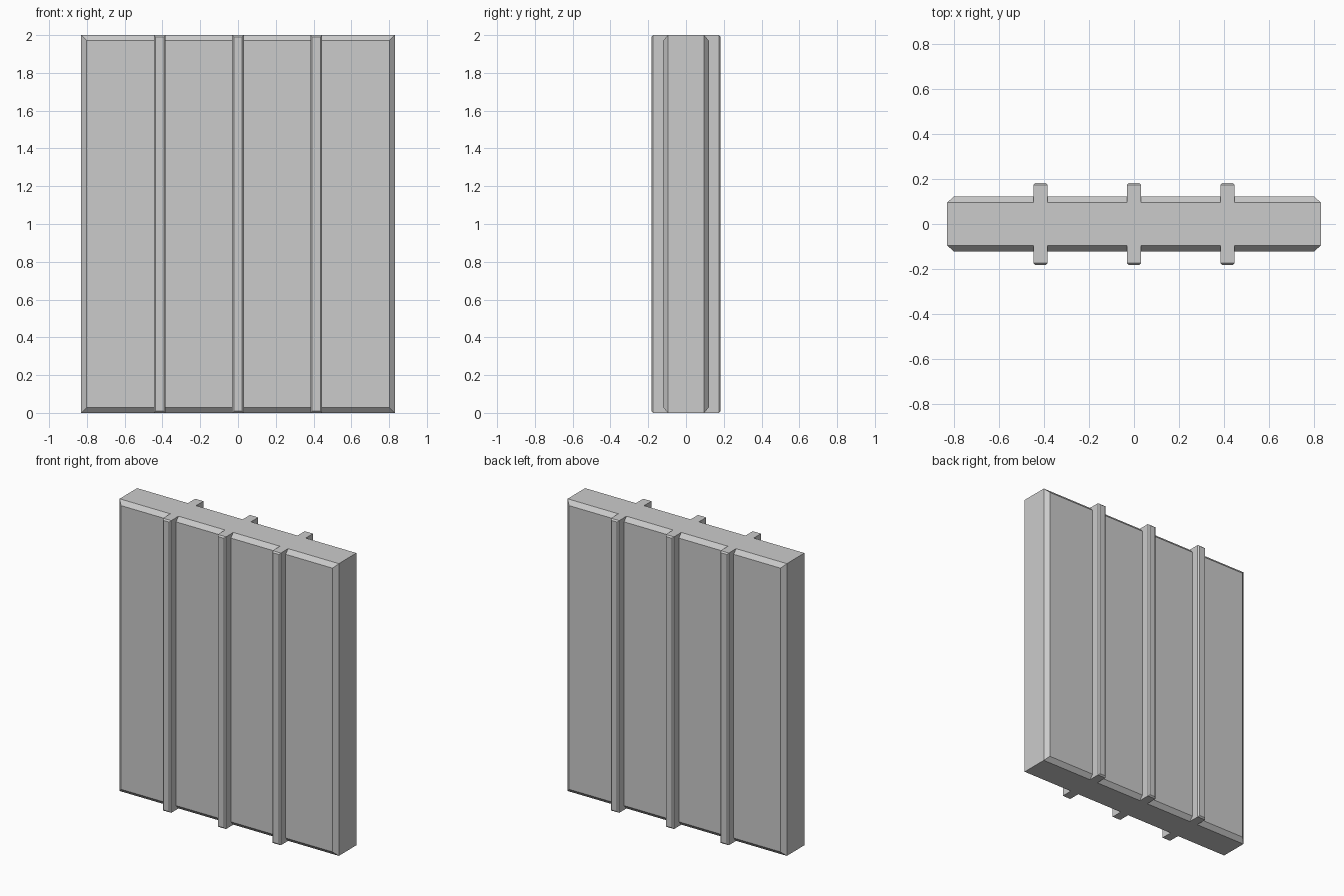
import bpy
import bmesh

cube = bpy.data.objects.get("Cube")
if cube:
    bpy.data.objects.remove(cube, do_unlink=True)

HEIGHT = 2.0
HALF_WIDTH = 0.83

grey = bpy.data.materials.new("plain grey")
grey.use_nodes = True
GREY = (0.6, 0.6, 0.6, 1)
grey.diffuse_color = GREY
grey.node_tree.nodes["Principled BSDF"].inputs["Base Color"].default_value = GREY


def chamfered_block(name, x, half_width, start, shoulder, face, inset):
    """Full-height block facing -y with a chamfered face, mirrored to the back."""
    bm = bmesh.new()
    loops = []
    for depth, margin in ((start, 0), (shoulder, 0), (face, inset)):
        w = half_width - margin
        corners = ((-w, margin), (w, margin), (w, HEIGHT - margin), (-w, HEIGHT - margin))
        loops.append([bm.verts.new((x + cx, -depth, cz)) for cx, cz in corners])
    for a, b in zip(loops, loops[1:]):
        for i in range(4):
            j = (i + 1) % 4
            bm.faces.new((a[i], a[j], b[j], b[i]))
    bm.faces.new(loops[-1])
    bmesh.ops.recalc_face_normals(bm, faces=bm.faces)
    mesh = bpy.data.meshes.new(name)
    bm.to_mesh(mesh)
    bm.free()
    mesh.materials.append(grey)
    obj = bpy.data.objects.new(name, mesh)
    bpy.context.collection.objects.link(obj)
    mirror = obj.modifiers.new("front and back", 'MIRROR')
    mirror.use_axis = (False, True, False)
    mirror.use_clip = True
    return obj


# Main slab with chamfered front and back borders
chamfered_block("wall_panel", 0, HALF_WIDTH, 0, 0.095, 0.121, 0.029)

# Upright ribs, starting where the slab's chamfer begins
for side, x in (("right", -0.415), ("middle", 0), ("left", 0.415)):
    chamfered_block(side + "_rib", x, 0.031, 0.095, 0.174, 0.183, 0.009)
